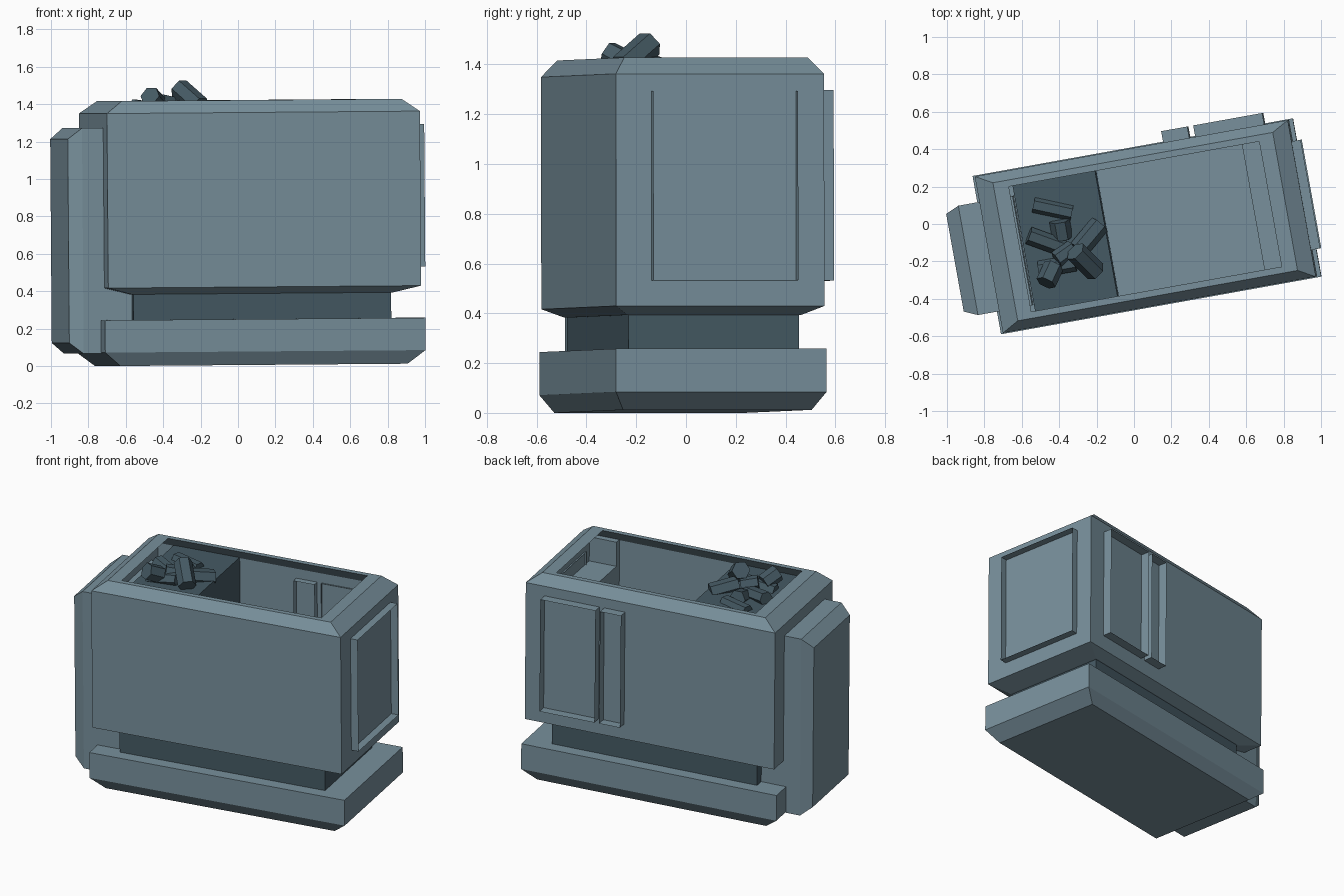
import bpy, bmesh, math
from mathutils import Matrix, Vector, Euler

cube = bpy.data.objects.get("Cube")
if cube:
    bpy.data.objects.remove(cube, do_unlink=True)


def material(name, rgb):
    m = bpy.data.materials.new(name)
    m.use_nodes = True
    col = (*rgb, 1.0)
    m.diffuse_color = col
    bsdf = m.node_tree.nodes["Principled BSDF"]
    bsdf.inputs["Base Color"].default_value = col
    bsdf.inputs["Roughness"].default_value = 0.8
    return m


GREY = material("blue_grey", (0.188, 0.279, 0.332))
DARK = material("dark_slate", (0.06, 0.102, 0.127))

# The whole bin stands turned and leans very slightly
FRAME = (Matrix.Translation((0.071, -0.012, 0.006))
         @ Matrix.Rotation(math.radians(10.2), 4, 'Z')
         @ Matrix.Rotation(math.radians(-0.45), 4, 'Y'))


def finish(name, bm, mat, matrix=FRAME):
    bmesh.ops.recalc_face_normals(bm, faces=bm.faces)
    me = bpy.data.meshes.new(name)
    bm.to_mesh(me)
    bm.free()
    me.materials.append(mat)
    ob = bpy.data.objects.new(name, me)
    ob.matrix_world = matrix
    bpy.context.scene.collection.objects.link(ob)
    return ob


def loft(name, rings, mat, turn=None):
    """Stack of rectangles (half length, half width, height), capped at both ends."""
    bm = bmesh.new()
    prev = None
    for i, (a, b, h) in enumerate(rings):
        ring = [bm.verts.new((sx * a, sy * b, h))
                for sx, sy in ((-1, -1), (1, -1), (1, 1), (-1, 1))]
        if prev:
            for k in range(4):
                n = (k + 1) % 4
                bm.faces.new((prev[k], prev[n], ring[n], ring[k]))
        if i in (0, len(rings) - 1):
            bm.faces.new(ring)
        prev = ring
    if turn:
        bm.transform(turn)
    return finish(name, bm, mat)


def box(name, lo, hi, mat, open_axis=None):
    """Box between two corners; open_axis removes the two ends along that axis."""
    bm = bmesh.new()
    bmesh.ops.create_cube(bm, size=1)
    if open_axis is not None:
        ends = [f for f in bm.faces if abs(f.calc_center_median()[open_axis]) > 0.4]
        bmesh.ops.delete(bm, geom=ends, context='FACES')
    lo, hi = Vector(lo), Vector(hi)
    bm.transform(Matrix.Translation((lo + hi) / 2) @ Matrix.Diagonal((*(hi - lo), 1)))
    return finish(name, bm, mat)


# Base and neck
loft("base", [(0.78, 0.385, 0), (0.87, 0.43, 0.072), (0.87, 0.43, 0.245)], GREY)
loft("neck", [(0.70, 0.348, 0.23), (0.70, 0.348, 0.40)], DARK)

# Hollow body with chamfered rim, inner undercut and deep floor
loft("body", [(0.71, 0.355, 0.382), (0.85, 0.425, 0.417), (0.85, 0.425, 1.35),
              (0.76, 0.375, 1.416), (0.68, 0.34, 1.416), (0.77, 0.385, 1.35),
              (0.77, 0.385, 0.46)], GREY)

# Bevelled side tower, lofted outwards and reaching through the end wall
side = Matrix.Translation((0, -0.01, 0.67)) @ Matrix.Rotation(math.radians(-90), 4, 'Y')
loft("side_tower", [(0.603, 0.297, 0.67), (0.603, 0.297, 0.965),
                    (0.545, 0.265, 1.037)], GREY, side)

# Open raised frames set through the walls
for name, lo, hi, axis in (
        ("back_wide_frame", (0.347, 0.375, 0.52), (0.722, 0.487, 1.285), 1),
        ("back_narrow_frame", (0.173, 0.342, 0.52), (0.315, 0.487, 1.285), 1),
        ("end_frame", (0.76, -0.28, 0.52), (0.899, 0.31, 1.28), 0)):
    box(name, lo, hi, GREY, axis)

# Low ledge inside the end wall, with a cheek in its front corner
box("inner_ledge", (0.585, -0.387, 0.45), (0.775, 0.387, 1.19), GREY)
box("ledge_cheek", (0.585, -0.387, 1.18), (0.775, -0.34, 1.355), GREY)

# Fuel tray inside the body
box("fuel_tray", (-0.66, -0.387, 0.45), (-0.212, 0.387, 1.355), DARK)

# Fuel lumps: x, y, z, length, radius, turn, tilt
lumps = [(-0.435, 0.08, 1.35, 0.21, 0.045, -12, 0),
         (-0.39, -0.03, 1.36, 0.10, 0.055, -80, 15),
         (-0.47, -0.095, 1.37, 0.20, 0.048, -20, 8),
         (-0.45, -0.27, 1.42, 0.11, 0.055, 65, 25),
         (-0.24, -0.07, 1.37, 0.18, 0.055, 50, 10),
         (-0.26, -0.20, 1.435, 0.18, 0.058, -45, 32),
         (-0.37, -0.16, 1.40, 0.11, 0.048, 35, 10),
         (-0.41, -0.225, 1.37, 0.20, 0.045, 10, -8)]
for i, (x, y, z, length, r, turn, tilt) in enumerate(lumps):
    bm = bmesh.new()
    bmesh.ops.create_cone(bm, cap_ends=True, segments=6, radius1=r, radius2=r, depth=length)
    rot = Euler((0, math.radians(90 + tilt), math.radians(turn))).to_matrix().to_4x4()
    finish(f"fuel_lump_{i + 1}", bm, DARK, Matrix.Translation((x, y, z)) @ rot)
